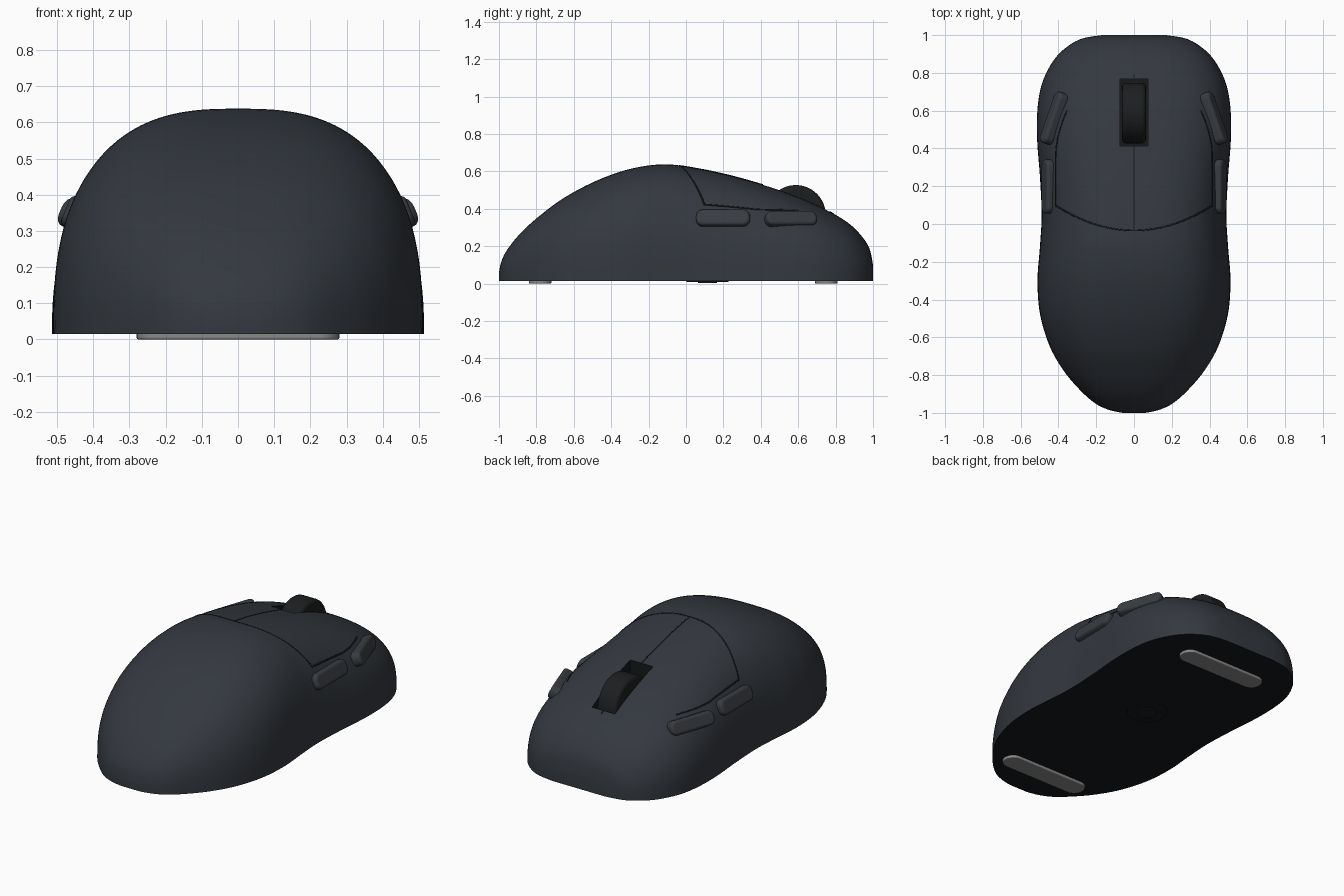
import bpy, bmesh, math
from mathutils import Matrix, Vector, Euler

if "Cube" in bpy.data.objects:
    bpy.data.objects.remove(bpy.data.objects["Cube"])

BASE, N = 0.015, 2.7


def material(name, r, g, b):
    m = bpy.data.materials.new(name)
    m.diffuse_color = (r, g, b, 1)
    m.use_nodes = True
    m.node_tree.nodes["Principled BSDF"].inputs["Base Color"].default_value = m.diffuse_color
    return m


SHELL = material("shell_grey", 0.034, 0.040, 0.050)
BUTTON = material("button_grey", 0.040, 0.045, 0.053)
DARK = material("dark", 0.008, 0.009, 0.010)
WHEEL = material("wheel_black", 0.012, 0.013, 0.014)
FOOT = material("foot_grey", 0.25, 0.25, 0.25)

# stations along the length: y, half width, height
STATIONS = [(-1, .06, .06), (-.985, .13, .125), (-.95, .205, .19), (-.88, .285, .275),
            (-.78, .37, .365), (-.65, .445, .46), (-.48, .497, .55), (-.3, .511, .613),
            (-.12, .498, .638), (.05, .489, .618), (.25, .498, .575), (.45, .513, .517),
            (.62, .51, .455), (.75, .485, .395), (.86, .43, .33), (.93, .365, .265),
            (.98, .28, .19), (1, .17, .10)]


def smooth_stations(steps=6):
    p = [Vector(s) for s in STATIONS]
    out = []
    for i in range(len(p) - 1):
        a, b, c, d = p[max(i - 1, 0)], p[i], p[i + 1], p[min(i + 2, len(p) - 1)]
        for k in range(steps):
            t = k / steps
            out.append(0.5 * (2 * b + (c - a) * t + (2 * a - 5 * b + 4 * c - d) * t ** 2
                              + (3 * b - a - 3 * c + d) * t ** 3))
    return out + [p[-1]]


LOFT = smooth_stations()


def surface_z(x, y):
    for a, b in zip(LOFT, LOFT[1:]):
        if a[0] <= y <= b[0]:
            s = a.lerp(b, (y - a[0]) / (b[0] - a[0]))
            u = min(abs(x) / s[1], 1)
            return BASE + (s[2] - BASE) * (1 - u ** N) ** (1 / N)
    return BASE


def finish(name, bm, mats, bevel=0, mirror=False):
    bmesh.ops.recalc_face_normals(bm, faces=bm.faces)
    me = bpy.data.meshes.new(name)
    bm.to_mesh(me)
    bm.free()
    ob = bpy.data.objects.new(name, me)
    bpy.context.collection.objects.link(ob)
    for m in mats:
        me.materials.append(m)
    if bevel:
        mod = ob.modifiers.new("bevel", 'BEVEL')
        mod.width, mod.segments, mod.limit_method = bevel, 4, 'ANGLE'
        mod.angle_limit = math.radians(40)
    if mirror:
        ob.modifiers.new("mirror", 'MIRROR')
    return ob


def shade(ob):
    bpy.ops.object.select_all(action='DESELECT')
    ob.select_set(True)
    bpy.context.view_layer.objects.active = ob
    bpy.ops.object.shade_smooth_by_angle(angle=math.radians(35))


def plate(name, sx, sy, thick, corner, mat, matrix, bevel, mirror=False):
    """Rounded rectangle in local xy, extruded along z about its centre."""
    bm = bmesh.new()
    vs = []
    for q in range(4):
        cx = (sx / 2 - corner) * (1 if q in (0, 3) else -1)
        cy = (sy / 2 - corner) * (1 if q < 2 else -1)
        for k in range(9):
            a = math.pi / 2 * (q + k / 8)
            vs.append(bm.verts.new((cx + corner * math.cos(a), cy + corner * math.sin(a), -thick / 2)))
    face = bm.faces.new(vs)
    ext = bmesh.ops.extrude_face_region(bm, geom=[face])['geom']
    bmesh.ops.translate(bm, vec=(0, 0, thick), verts=[v for v in ext if isinstance(v, bmesh.types.BMVert)])
    bmesh.ops.remove_doubles(bm, verts=bm.verts, dist=1e-5)
    bm.transform(matrix)
    ob = finish(name, bm, [mat], bevel, mirror)
    shade(ob)
    return ob


# shell: superellipse sections lofted along y, with a dark underside
bm = bmesh.new()
K = 56
rings = []
for y, w, h in LOFT:
    ring = []
    for k in range(K + 1):
        t = math.pi * k / K
        c, s = math.cos(t), max(math.sin(t), 0)
        if k in (0, K):
            s = 0
        ring.append(bm.verts.new((w * math.copysign(abs(c) ** (2 / N), c), y,
                                  BASE + (h - BASE) * s ** (2 / N))))
    rings.append(ring)
for a, b in zip(rings, rings[1:]):
    for k in range(K):
        bm.faces.new((a[k], a[k + 1], b[k + 1], b[k]))
    bm.faces.new((a[K], a[0], b[0], b[K])).material_index = 1
bm.faces.new(rings[0])
bm.faces.new(rings[-1])
shell = finish("shell", bm, [SHELL, DARK])

# wheel slot cut into the shell
bm = bmesh.new()
bmesh.ops.create_cube(bm, size=1, matrix=Matrix.Translation((0, .59, .55)) @ Matrix.Diagonal((.15, .355, .6, 1)))
for f in bm.faces:
    f.material_index = 1
cutter = finish("slot_cutter", bm, [SHELL, DARK])
cutter.hide_render = True
mod = shell.modifiers.new("slot", 'BOOLEAN')
mod.object, mod.operation, mod.solver = cutter, 'DIFFERENCE', 'EXACT'
bpy.context.view_layer.objects.active = shell
bpy.ops.object.modifier_apply(modifier="slot")
bpy.data.objects.remove(cutter)
shade(shell)

# scroll wheel
bm = bmesh.new()
bmesh.ops.create_cone(bm, cap_ends=True, segments=64, radius1=.16, radius2=.16, depth=.125,
                      matrix=Matrix.Translation((0, .587, .367)) @ Matrix.Rotation(math.pi / 2, 4, 'Y'))
shade(finish("scroll_wheel", bm, [WHEEL], bevel=.02))


# panel seams: thin dark lines lying in the surface
def seam(name, pts):
    cu = bpy.data.curves.new(name, 'CURVE')
    cu.dimensions, cu.bevel_depth, cu.bevel_resolution = '3D', .005, 2
    sp = cu.splines.new('POLY')
    sp.points.add(len(pts) - 1)
    for p, (x, y) in zip(sp.points, pts):
        p.co = (x, y, surface_z(x, y) - .003, 1)
    cu.materials.append(DARK)
    bpy.context.collection.objects.link(bpy.data.objects.new(name, cu))


def span(a, b, n):
    return [a + (b - a) * i / n for i in range(n + 1)]


seam("rear_seam", [(x, -.035 + .78 * x * x) for x in span(-.415, .415, 48)])
seam("centre_seam", [(0, y) for y in span(-.035, .412, 24)])
seam("front_seam", [(0, y) for y in span(.768, .79, 2)])
for side, sx in (("left", -1), ("right", 1)):
    seam(side + "_seam", [(sx * (.413 - .06 * max(0, (y - .35) / .25) ** 2), y) for y in span(.1, .6, 30)])


# side buttons, local z pointing outwards, mirrored across x
def side_button(name, centre, yaw, tilt, length, height):
    turn = Euler((0, math.radians(-tilt), math.radians(yaw))).to_matrix().to_4x4()
    m = Matrix.Translation(centre) @ turn @ Matrix.Rotation(math.pi / 2, 4, 'Y')
    plate(name, height, length, .06, .036, BUTTON, m, .016, True)


side_button("rear_side_buttons", (.449, .198, .348), 0, 22, .287, .09)
side_button("front_side_buttons", (.423, .56, .345), 19, 24, .285, .082)

# glide feet and sensor under the base
for name, y in (("rear_foot", -.78), ("front_foot", .75)):
    plate(name, .56, .12, .02, .058, FOOT, Matrix.Translation((0, y, .010)), .005)
for name, r, z in (("sensor_ring", .112, .009), ("sensor_window", .05, .004)):
    bm = bmesh.new()
    bmesh.ops.create_cone(bm, cap_ends=True, segments=48, radius1=r, radius2=r, depth=.02 - z,
                          matrix=Matrix.Translation((0, .115, z + (.02 - z) / 2)))
    shade(finish(name, bm, [WHEEL if r < .1 else DARK]))
